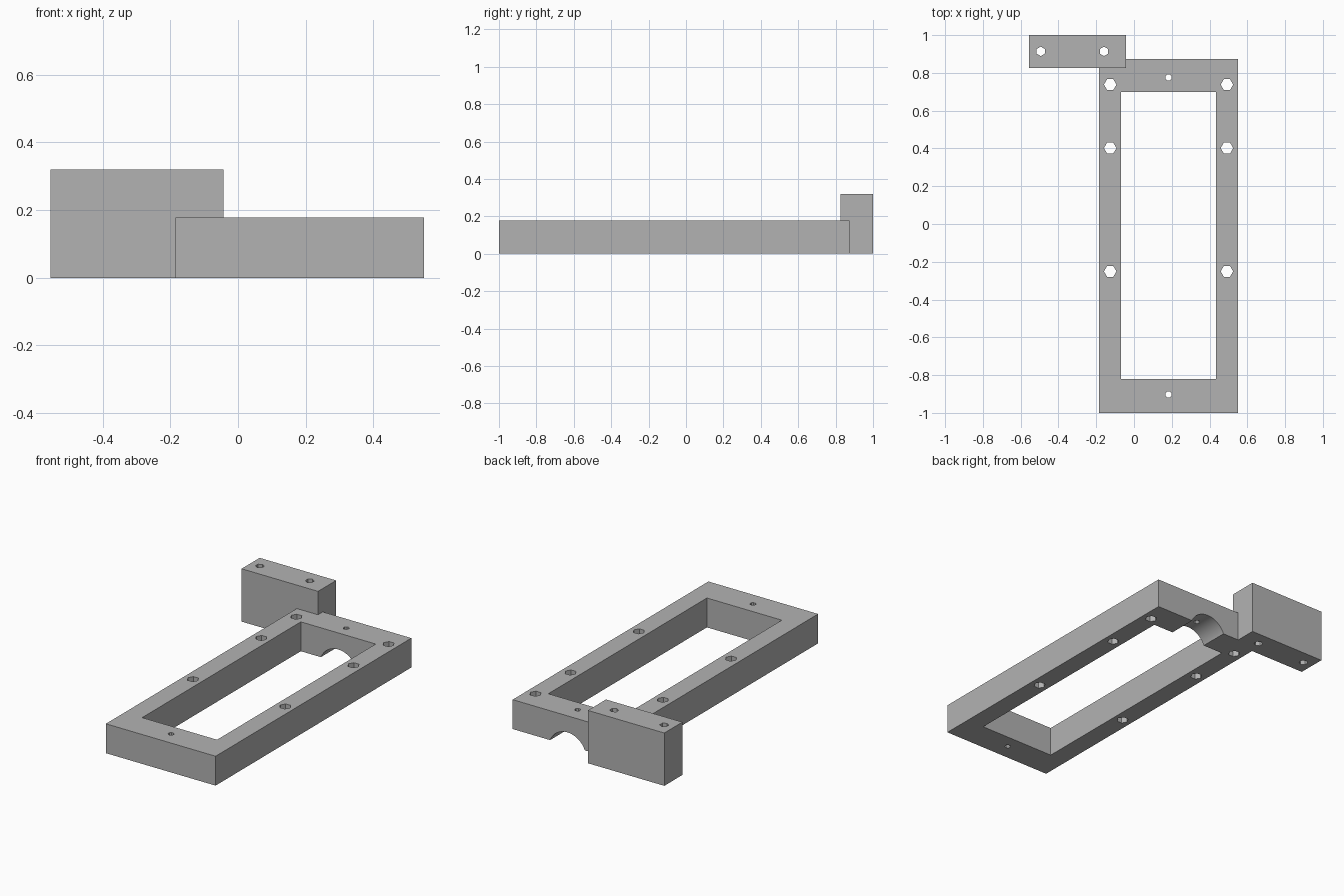
import bpy
import math
from mathutils import Vector

if "Cube" in bpy.data.objects:
    bpy.data.objects.remove(bpy.data.objects["Cube"], do_unlink=True)

grey = bpy.data.materials.new("plain grey")
grey.use_nodes = True
grey.diffuse_color = (0.45, 0.45, 0.45, 1)
grey.node_tree.nodes["Principled BSDF"].inputs["Base Color"].default_value = grey.diffuse_color


def box(name, low, high):
    low, high = Vector(low), Vector(high)
    bpy.ops.mesh.primitive_cube_add(size=1, location=(low + high) / 2)
    ob = bpy.context.object
    ob.name = name
    ob.scale = high - low
    bpy.ops.object.transform_apply(location=True, rotation=True, scale=True)
    ob.data.materials.append(grey)
    return ob


def rod(name, sides, radius, depth, location, rotation):
    bpy.ops.mesh.primitive_cylinder_add(vertices=sides, radius=radius, depth=depth,
                                        location=location, rotation=rotation)
    ob = bpy.context.object
    ob.name = name
    ob.data.materials.append(grey)
    return ob


def combine(target, tool, operation):
    mod = target.modifiers.new(operation, "BOOLEAN")
    mod.operation, mod.solver, mod.object = operation, "EXACT", tool
    bpy.context.view_layer.objects.active = target
    bpy.ops.object.modifier_apply(modifier=mod.name)
    bpy.data.objects.remove(tool, do_unlink=True)


def drill(target, x, y, radius, sides, turn=0):
    combine(target, rod("hole_cutter", sides, radius, 1, (x, y, 0.15), (0, 0, turn)),
            "DIFFERENCE")


# Rectangular frame with the long opening
mid_x = 0.183
frame = box("mounting_frame", (-0.185, -1, 0), (0.55, 0.873, 0.178))
combine(frame, box("opening_cutter", (-0.068, -0.82, -0.2), (0.434, 0.698, 0.5)), "DIFFERENCE")

# Shallow arch under the back rail
combine(frame, rod("arch_cutter", 64, 0.126, 0.5, (mid_x, 0.79, -0.048),
                   (math.pi / 2, 0, 0)), "DIFFERENCE")

# Raised block overlapping the back corner
combine(frame, box("corner_block", (-0.555, 0.827, 0), (-0.043, 1, 0.32)), "UNION")

# Hexagonal bolt holes along both side rails
for side in (-1, 1):
    for y in (0.738, 0.402, -0.251):
        drill(frame, mid_x + side * 0.309, y, 0.033, 6, math.pi / 6)

# Small holes in the end rails
for y in (0.775, -0.902):
    drill(frame, mid_x, y, 0.017, 8, math.pi / 8)

# Holes through the block
for x in (-0.494, -0.159):
    drill(frame, x, 0.914, 0.025, 6)

bpy.ops.object.select_all(action="DESELECT")
frame.select_set(True)
bpy.context.view_layer.objects.active = frame
bpy.ops.object.shade_smooth_by_angle(angle=math.radians(30))
